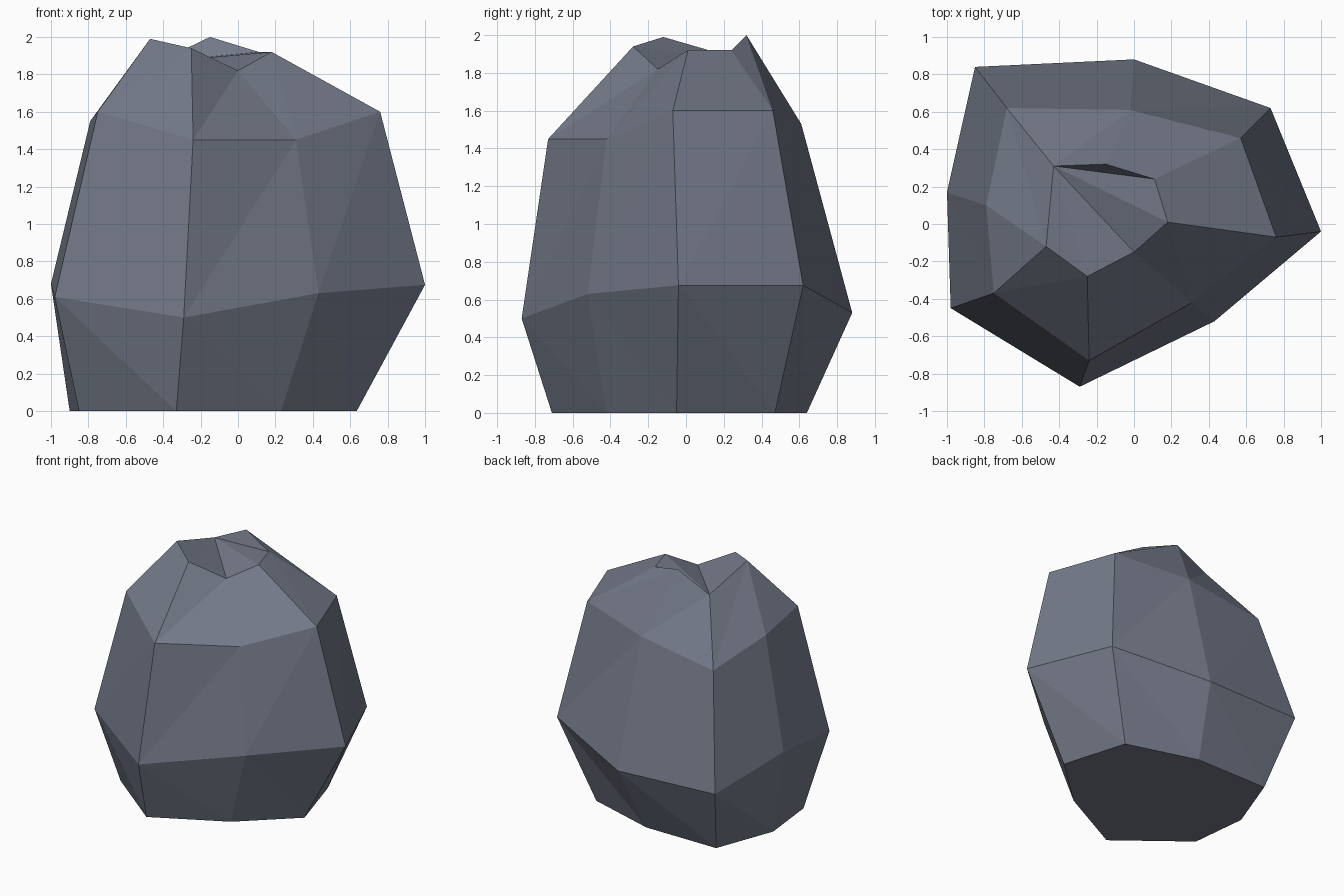
import bpy, bmesh

if "Cube" in bpy.data.objects:
    bpy.data.objects.remove(bpy.data.objects["Cube"])

# Rock cross-sections, eight corners each, counter-clockwise from the back right
base = [(.48, .47, 0), (-.09, .64, 0), (-.72, .64, 0), (-.90, .16, 0),
        (-.85, -.30, 0), (-.33, -.71, 0), (.23, -.42, 0), (.635, -.05, 0)]
belly = [(.73, .62, .675), (0, .88, .53), (-.85, .84, .55), (-1, .17, .68),
         (-.98, -.45, .61), (-.29, -.87, .50), (.43, -.52, .63), (1, -.04, .675)]
shoulder = [(.57, .46, 1.60), (-.02, .61, 1.53), (-.68, .62, 1.43), (-.79, .10, 1.55),
            (-.75, -.37, 1.60), (-.24, -.73, 1.45), (.31, -.42, 1.45), (.76, -.07, 1.60)]
crown = [(.11, .24, 1.92), (-.15, .32, 2.0), (-.43, .31, 1.865), (-.47, -.12, 1.99),
         (-.47, -.12, 1.99), (-.25, -.28, 1.94), (0, -.15, 1.82), (.18, .01, 1.92)]

bm = bmesh.new()
cache = {}


def vert(p):
    if p not in cache:
        cache[p] = bm.verts.new(p)
    return cache[p]


def tri(*pts):
    # Skip triangles that collapse where two corners merge
    if len(set(pts)) == 3:
        bm.faces.new([vert(p) for p in pts])


# Faceted sides between neighbouring rings
def stitch(low, high, flip=False):
    for i in range(8):
        j = (i + 1) % 8
        a, b, c, d = low[i], low[j], high[j], high[i]
        if flip:
            tri(a, b, d)
            tri(b, c, d)
        else:
            tri(a, b, c)
            tri(a, c, d)


stitch(base, belly, flip=True)
stitch(belly, shoulder)
stitch(shoulder, crown)

# Flat underside
bm.faces.new([vert(p) for p in reversed(base)])

# Broken top, fanned from its low back-left corner
hub = crown[2]
for i in (3, 4, 5, 6, 7, 0):
    tri(hub, crown[i], crown[(i + 1) % 8])

bmesh.ops.recalc_face_normals(bm, faces=bm.faces)
mesh = bpy.data.meshes.new("rock")
bm.to_mesh(mesh)
bm.free()

mat = bpy.data.materials.new("slate grey")
mat.diffuse_color = (.17, .19, .245, 1)
mat.use_nodes = True
mat.node_tree.nodes["Principled BSDF"].inputs["Base Color"].default_value = mat.diffuse_color
mesh.materials.append(mat)
rock = bpy.data.objects.new("rock", mesh)
bpy.context.collection.objects.link(rock)
